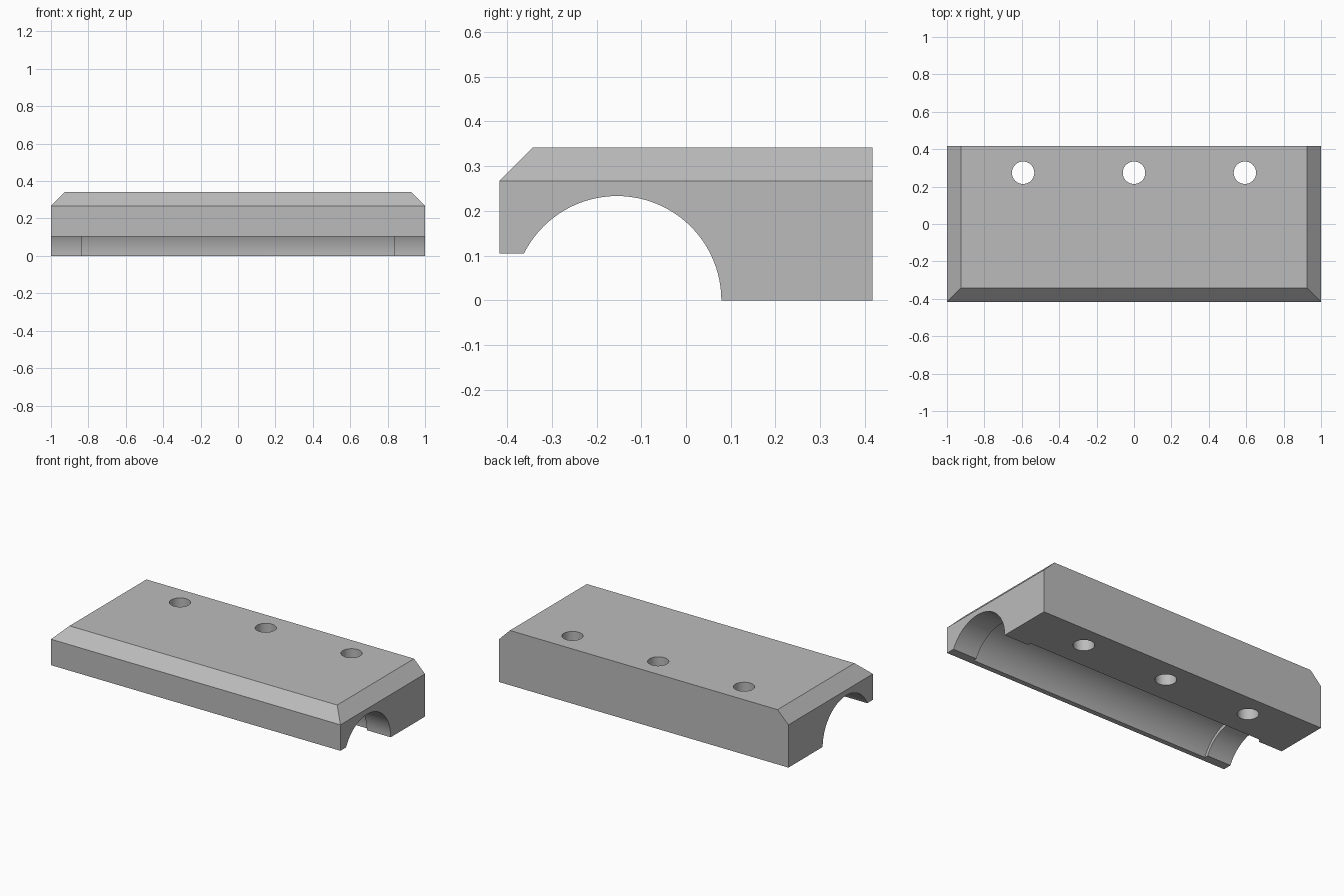
import bpy
import bmesh
import math
from mathutils import Matrix

if "Cube" in bpy.data.objects:
    bpy.data.objects.remove(bpy.data.objects["Cube"], do_unlink=True)

DEPTH, HEIGHT, CHAMFER = 0.834, 0.342, 0.075
GROOVE_Y, GROOVE_R, RECESS_R, RECESS_HALF = -0.154, 0.233, 0.254, 0.835

grey = bpy.data.materials.new("plain grey")
grey.use_nodes = True
grey.diffuse_color = (0.5, 0.5, 0.5, 1)
grey.node_tree.nodes["Principled BSDF"].inputs["Base Color"].default_value = (0.5, 0.5, 0.5, 1)


def make_object(name, bm):
    mesh = bpy.data.meshes.new(name)
    bm.to_mesh(mesh)
    bm.free()
    mesh.materials.append(grey)
    obj = bpy.data.objects.new(name, mesh)
    bpy.context.collection.objects.link(obj)
    return obj


def box(size, centre):
    bm = bmesh.new()
    bmesh.ops.create_cube(bm, size=1)
    bmesh.ops.scale(bm, vec=size, verts=bm.verts)
    bmesh.ops.translate(bm, vec=centre, verts=bm.verts)
    return bm


def cylinder(radius, length, centre, axis, segments):
    bm = bmesh.new()
    turn = Matrix.Rotation(math.pi / 2, 4, "Y") if axis == "X" else Matrix()
    bmesh.ops.create_cone(bm, cap_ends=True, segments=segments, radius1=radius,
                          radius2=radius, depth=length,
                          matrix=Matrix.Translation(centre) @ turn)
    return bm


# Block with the front and both side top edges chamfered
bm = box((2, DEPTH, HEIGHT), (0, 0, HEIGHT / 2))
top_edges = [e for e in bm.edges
             if all(v.co.z > HEIGHT - 0.01 for v in e.verts)
             and any(v.co.y < 0 for v in e.verts)]
bmesh.ops.bevel(bm, geom=top_edges, offset=CHAMFER, segments=1,
                affect="EDGES", profile=0.5)
block = make_object("mounting_block", bm)

# Cutters: shortened front lip, round groove, wider recess, screw holes
cutters = [
    make_object("lip_cutter", box((3, 0.4, 0.41), (0, -0.45, -0.1))),
    make_object("groove_cutter", cylinder(GROOVE_R, 3, (0, GROOVE_Y, 0), "X", 96)),
    make_object("recess_cutter",
                cylinder(RECESS_R, 2 * RECESS_HALF, (0, GROOVE_Y, 0), "X", 96)),
]
for x in (-0.593, 0, 0.593):
    cutters.append(make_object("screw_hole_cutter",
                               cylinder(0.06, 2, (x, 0.274, 0), "Z", 48)))

bpy.ops.object.select_all(action="DESELECT")
bpy.context.view_layer.objects.active = block
block.select_set(True)
for cutter in cutters:
    cutter.hide_render = True
    mod = block.modifiers.new("cut", "BOOLEAN")
    mod.operation = "DIFFERENCE"
    mod.solver = "EXACT"
    mod.object = cutter
    bpy.ops.object.modifier_apply(modifier=mod.name)
    bpy.data.objects.remove(cutter, do_unlink=True)

bpy.ops.object.shade_smooth_by_angle(angle=math.radians(25))
